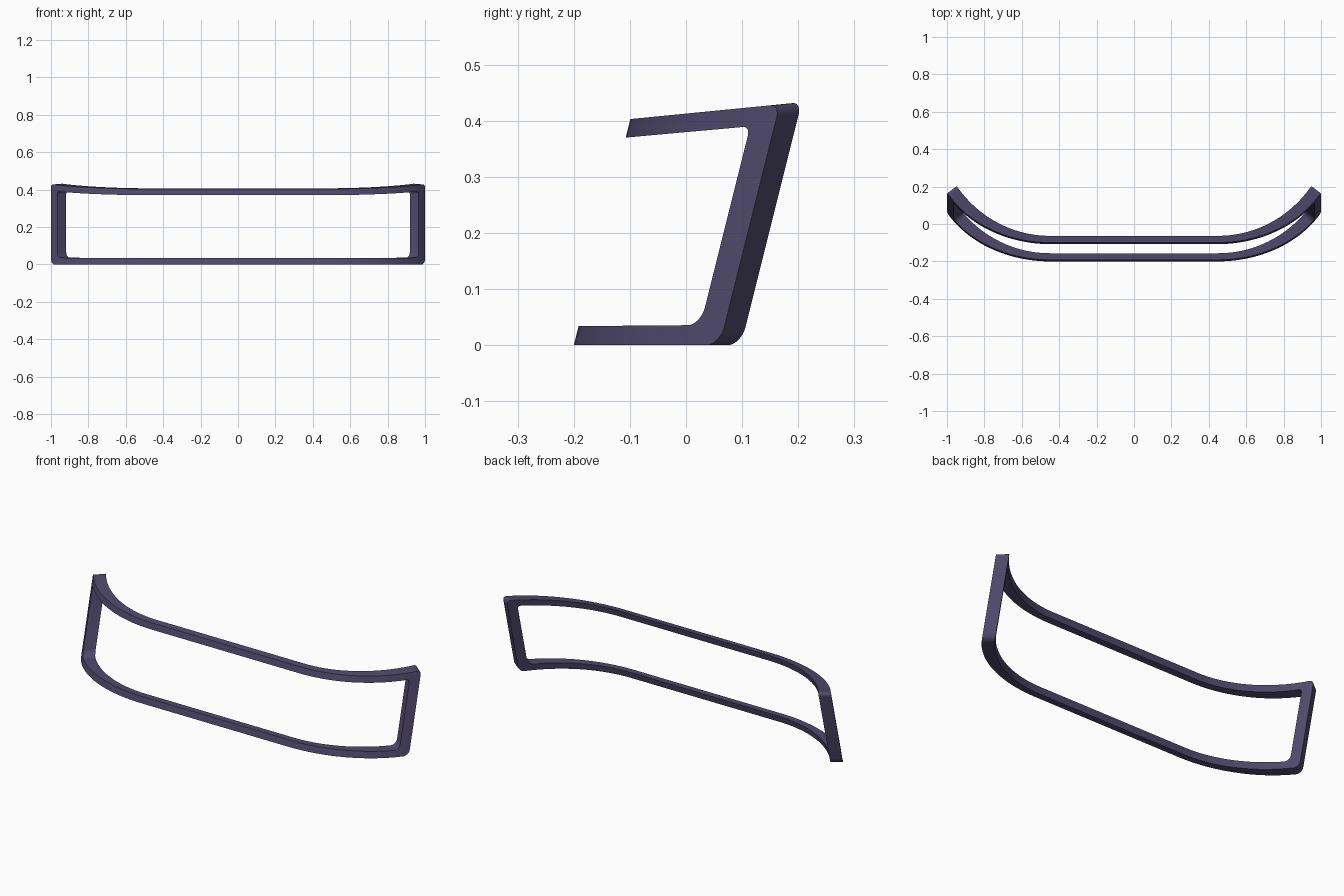
import bpy, bmesh, math
from mathutils import Vector

cube = bpy.data.objects.get("Cube")
if cube:
    bpy.data.objects.remove(cube)

STRAIGHT, LENGTH = 0.45, 0.63      # flat half-width, then length of the curved wing
LEAN, RISE = 0.25, 0.1             # backward lean and upward sweep of the top rail
STEPS, ARC = 20, 6

# Plan curves of the front and back faces (right half, at floor level)
FRONT = [Vector(p) for p in ((0.45, -0.2), (0.66, -0.2), (0.88, -0.112), (1.0, 0.06))]
BACK = [Vector(p) for p in ((0.45, -0.165), (0.65, -0.165), (0.836, -0.066), (0.95, 0.098))]


def plan(curve, u):
    if u <= STRAIGHT:
        return Vector((u, curve[0].y))
    t = (u - STRAIGHT) / LENGTH
    a, b, c, d = curve
    s = 1 - t
    return a * s**3 + b * 3 * s * s * t + c * 3 * s * t * t + d * t**3


def place(curve, u, z):
    """Wrap a flat frame point onto the curved, leaning surface."""
    p = plan(curve, u)
    high = z + RISE * (p.y + 0.2) * z / 0.4
    return Vector((p.x, p.y + LEAN * high, high))


def outline(end, low, high, r_low, r_high):
    """Half of a rounded rectangle, from bottom centre round to top centre."""
    def run(stop, z):
        return [(0.0, z)] + [(STRAIGHT + (stop - STRAIGHT) * i / STEPS, z) for i in range(STEPS)]

    def corner(r, z, start):
        return [(end - r + r * math.cos(a), z + r * math.sin(a))
                for a in (start + math.pi / 2 * i / ARC for i in range(ARC + 1))]

    return (run(end - r_low, low) + corner(r_low, low + r_low, -math.pi / 2)
            + corner(r_high, high - r_high, 0) + run(end - r_high, high)[::-1])


end = STRAIGHT + LENGTH
outer = outline(end, 0, 0.403, 0.03, 0.02)
inner = outline(end - 0.055, 0.034, 0.37, 0.03, 0.016)

# Sweep a four-sided section round the half frame
bm = bmesh.new()
rings = []
for o, i in zip(outer, inner):
    corners = [place(FRONT, *o), place(BACK, *o), place(BACK, *i), place(FRONT, *i)]
    rings.append([bm.verts.new(p) for p in corners])
for a, b in zip(rings, rings[1:]):
    for k in range(4):
        n = (k + 1) % 4
        bm.faces.new((a[k], b[k], b[n], a[n]))
bmesh.ops.recalc_face_normals(bm, faces=bm.faces)
# The half is open at the centre, so check the underside faces down
bm.faces.ensure_lookup_table()
if bm.faces[0].normal.z > 0:
    bmesh.ops.reverse_faces(bm, faces=bm.faces)

mesh = bpy.data.meshes.new("curved_frame")
bm.to_mesh(mesh)
bm.free()
frame = bpy.data.objects.new("curved_frame", mesh)
bpy.context.collection.objects.link(frame)

# Dark violet finish
mat = bpy.data.materials.new("dark_violet")
mat.use_nodes = True
colour = (0.08, 0.067, 0.15, 1)
mat.diffuse_color = colour
mat.node_tree.nodes["Principled BSDF"].inputs["Base Color"].default_value = colour
mesh.materials.append(mat)

bpy.context.view_layer.objects.active = frame
frame.select_set(True)
bpy.ops.object.shade_smooth_by_angle(angle=math.radians(35))

# Mirror to the other side
mirror = frame.modifiers.new("mirror", 'MIRROR')
mirror.use_axis[0] = True
mirror.use_clip = True
